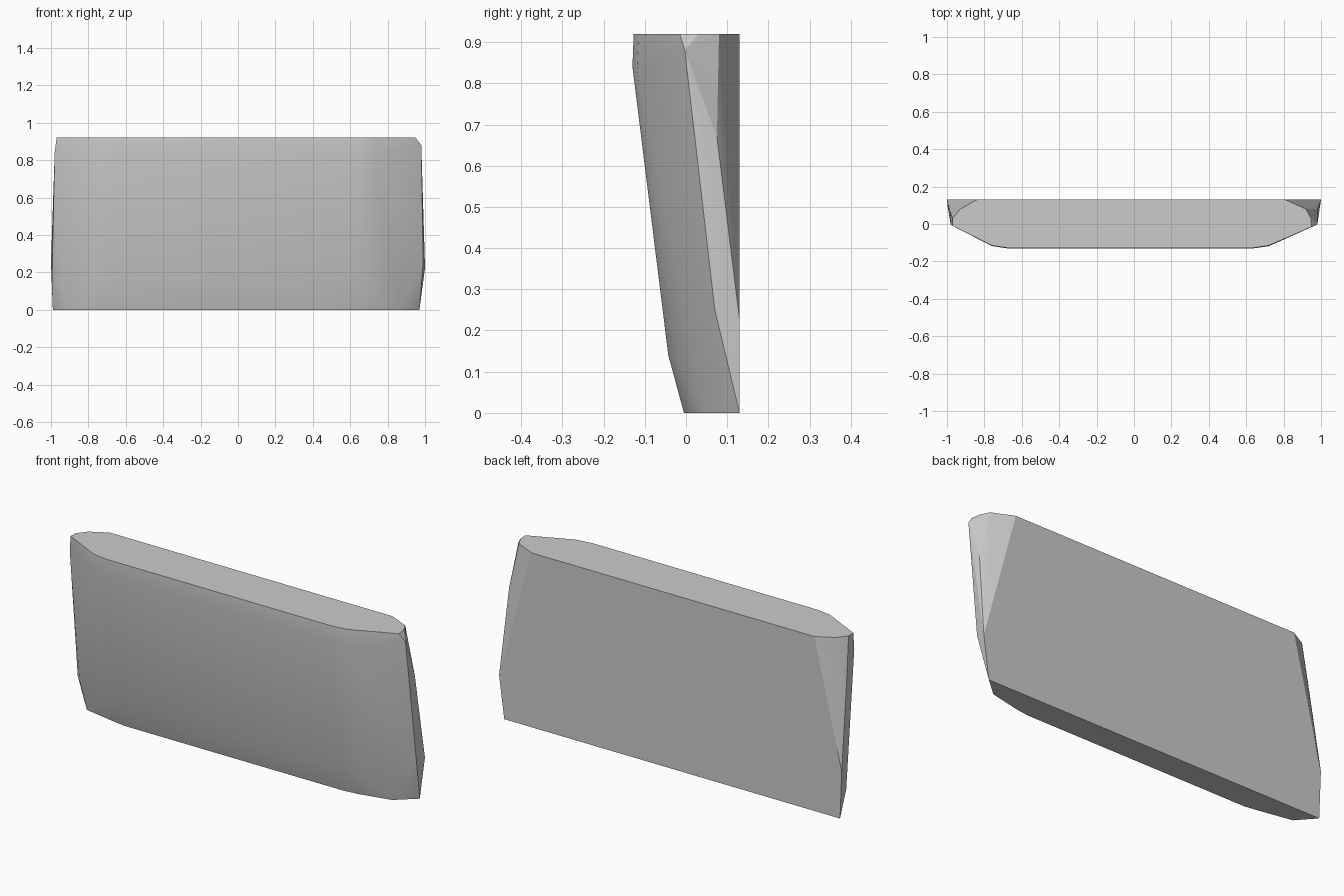
import bpy, bmesh

if "Cube" in bpy.data.objects:
    bpy.data.objects.remove(bpy.data.objects["Cube"])

# Horizontal outlines of the slab: height -> (x, y) points, left to right
outlines = {
    0.92: [(-.84, .13), (-.93, .08), (-.97, .03), (-.97, -.01), (-.76, -.115), (-.68, -.127),
           (.64, -.127), (.72, -.115), (.95, -.015), (.945, .03), (.92, .08), (.81, .13)],
    0.84: [(-.98, -.003), (-.76, -.118), (-.68, -.13), (.64, -.13), (.72, -.119)],
    0.14: [(-.995, .085), (-.96, .05), (-.76, -.029), (-.68, -.043), (.63, -.043), (.71, -.03)],
    0.0: [(-.99, .13), (-.91, .04), (-.74, .008), (-.66, -.005), (.62, -.005),
          (.70, .005), (.87, .042), (.97, .13)],
}
# Corners of the faceted ends
end_corners = [(.98, -.003, .88), (.98, .075, .67), (.99, .07, .25), (1, .13, .225),
               (-.985, .07, .67), (-1, .13, .25)]

bm = bmesh.new()
for z, pts in outlines.items():
    for x, y in pts:
        bm.verts.new((x, y, z))
for p in end_corners:
    bm.verts.new(p)

# Wrap the outlines in one bevelled solid and merge coplanar faces
res = bmesh.ops.convex_hull(bm, input=bm.verts[:])
loose = [v for v in bm.verts if not v.link_faces]
bmesh.ops.delete(bm, geom=loose, context='VERTS')
bmesh.ops.dissolve_limit(bm, angle_limit=0.01, verts=bm.verts[:], edges=bm.edges[:])
bmesh.ops.recalc_face_normals(bm, faces=bm.faces[:])

me = bpy.data.meshes.new("chamfered_slab")
bm.to_mesh(me)
bm.free()
slab = bpy.data.objects.new("chamfered_slab", me)
bpy.context.collection.objects.link(slab)
bpy.context.view_layer.objects.active = slab
slab.select_set(True)
bpy.ops.object.shade_smooth_by_angle(angle=0.35)
